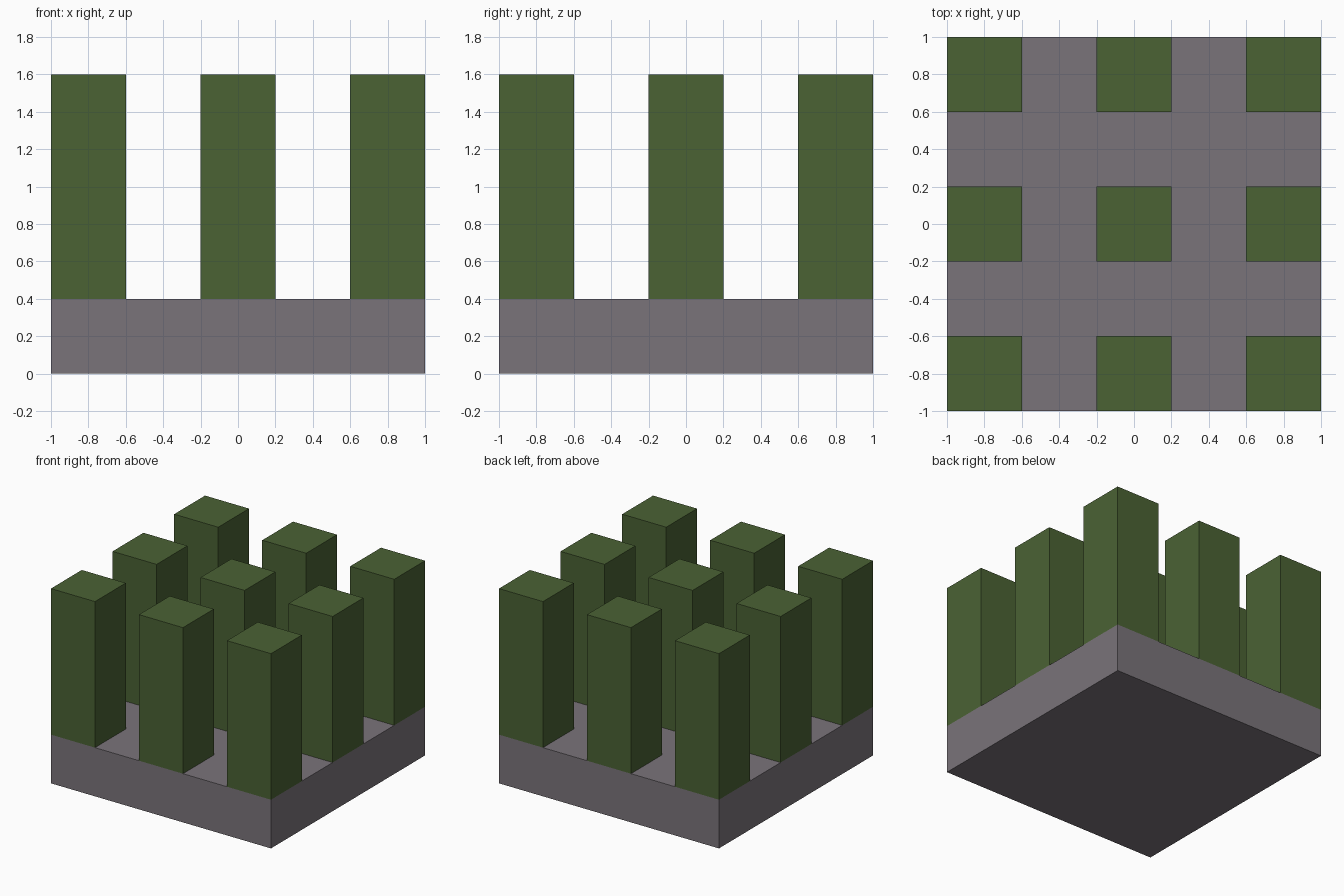
import bpy
import bmesh
from mathutils import Matrix, Vector

cube = bpy.data.objects.get("Cube")
if cube:
    bpy.data.objects.remove(cube, do_unlink=True)


def material(name, colour):
    mat = bpy.data.materials.new(name)
    mat.use_nodes = True
    mat.diffuse_color = colour
    mat.node_tree.nodes["Principled BSDF"].inputs["Base Color"].default_value = colour
    return mat


def box(name, size, base, mat):
    """Flat-shaded box standing on the point base."""
    bm = bmesh.new()
    lift = Matrix.Translation((0, 0, size[2] / 2))
    bmesh.ops.create_cube(bm, size=1, matrix=lift @ Matrix.Diagonal(Vector((*size, 1))))
    mesh = bpy.data.meshes.new(name)
    bm.to_mesh(mesh)
    bm.free()
    mesh.materials.append(mat)
    obj = bpy.data.objects.new(name, mesh)
    obj.location = base
    bpy.context.collection.objects.link(obj)
    return obj


grey = material("warm grey", (0.195, 0.174, 0.195, 1))
green = material("moss green", (0.069, 0.122, 0.034, 1))

# Square slab
box("base_slab", (2, 2, 0.4), (0, 0, 0), grey)

# Three by three grid of square pillars, flush with the slab edges
for row, y in zip(("front", "middle", "back"), (-0.8, 0, 0.8)):
    for column, x in zip(("right", "centre", "left"), (-0.8, 0, 0.8)):
        box(f"pillar_{row}_{column}", (0.4, 0.4, 1.2), (x, y, 0.4), green)
